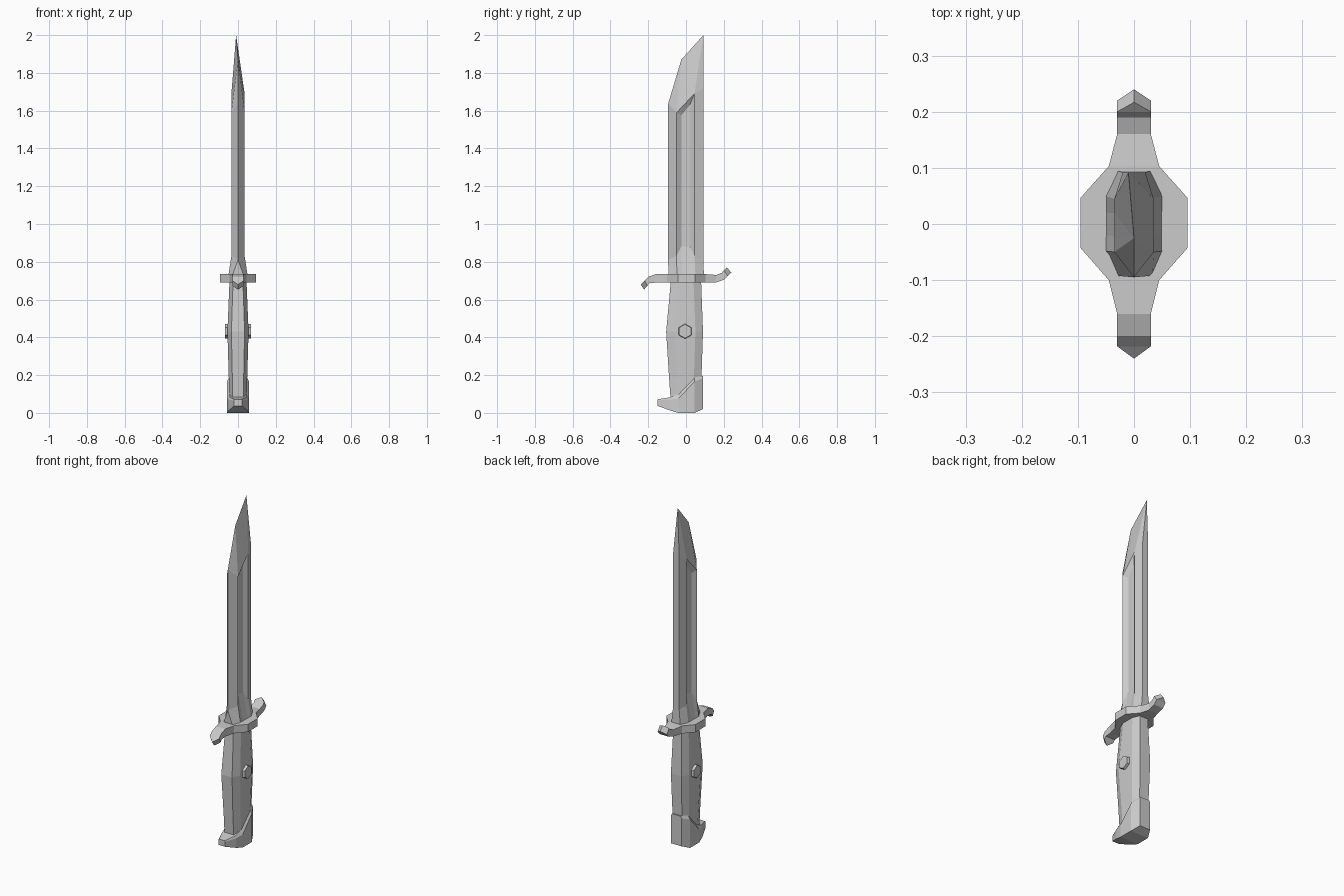
import bpy, bmesh
from math import radians
from mathutils import Matrix

if "Cube" in bpy.data.objects:
    bpy.data.objects.remove(bpy.data.objects["Cube"])


def finish(bm, name):
    bmesh.ops.recalc_face_normals(bm, faces=bm.faces[:])
    mesh = bpy.data.meshes.new(name)
    bm.to_mesh(mesh)
    bm.free()
    obj = bpy.data.objects.new(name, mesh)
    bpy.context.collection.objects.link(obj)
    return obj


def loft(name, stations):
    """Skin stations of (y, z, half width) rows, each row mirrored across x."""
    bm = bmesh.new()
    cache, used = {}, set()

    def vert(x, y, z):
        key = (round(x, 4), round(y, 4), round(z, 4))
        if key not in cache:
            cache[key] = bm.verts.new(key)
        return cache[key]

    def face(verts):
        unique = list(dict.fromkeys(verts))
        key = frozenset(unique)
        if len(unique) > 2 and key not in used:
            used.add(key)
            bm.faces.new(unique)

    rings = [[vert(w, y, z) for y, z, w in rows] +
             [vert(-w, y, z) for y, z, w in reversed(rows)] for rows in stations]
    for a, b in zip(rings, rings[1:]):
        for i in range(len(a)):
            j = (i + 1) % len(a)
            face([a[i], a[j], b[j], b[i]])
    face(rings[0])
    face(rings[-1])
    return finish(bm, name)


# Blade: rows run from cutting edge, across the fuller, to the spine
edge_knee, tip = (-.025, 1.87, 0), (.092, 2.0, 0)
blade = loft("blade", [
    [(-.092, .72, .033), (-.048, .72, .052), (-.02, .72, .052),
     (.02, .72, .052), (.05, .72, .052), (.095, .72, .03)],
    [(-.095, .81, 0), (-.05, .83, .035), (-.025, .88, .018),
     (.02, .88, .018), (.045, .83, .035), (.092, .82, .02)],
    [(-.095, 1.635, 0), (-.05, 1.59, .035), (-.025, 1.575, .018),
     (.02, 1.63, .018), (.045, 1.69, .035), (.092, 1.72, .02)],
    [(-.095, 1.635, 0), (-.05, 1.59, .035), (-.025, 1.616, .035),
     (.02, 1.664, .035), (.045, 1.69, .035), (.092, 1.72, .02)],
    [edge_knee] * 4 + [tip] * 2,
])
for v in blade.data.vertices:
    if v.co.z > 1.95:
        v.co.x = -.01

# Crossguard: stations along y with a top and a bottom row
guard = [
    (-.24, .68, -.222, .653, 0), (-.218, .70, -.205, .672, .03),
    (-.20, .72, -.193, .687, .03), (-.16, .735, -.155, .69, .03),
    (-.10, .735, -.10, .69, .045), (-.043, .735, -.043, .69, .095),
    (.047, .735, .047, .69, .095), (.103, .735, .103, .69, .045),
    (.16, .73, .155, .69, .03), (.19, .742, .20, .704, .03),
    (.20, .755, .22, .725, .03), (.217, .77, .24, .742, 0),
]
loft("crossguard", [[(yt, zt, w), (yb, zb, w)] for yt, zt, yb, zb, w in guard])

# Grip: octagonal sections, swollen in the middle
grip = [(.05, -.08, .08, .047, .03), (.19, -.09, .082, .049, .03),
        (.43, -.105, .09, .056, .035), (.70, -.08, .08, .045, .026)]
loft("grip", [[(f, z, n), (f + .045, z, w), (b - .04, z, w), (b, z, n)]
              for z, f, b, w, n in grip])

# Pommel: hooked toward the edge side, top edge chamfered
pommel = [(-.15, .072, .037, .022, .003), (-.085, .082, .013, .048, .006),
          (-.04, .10, 0, .058, .012), (.045, .19, 0, .058, .012),
          (.09, .195, .02, .034, .006)]
loft("pommel", [[(y, t, w - c), (y, t - 2 * c, w), (y, b, w)]
                for y, t, b, w, c in pommel])

# Hexagonal rivet heads on both sides of the grip
for side, label in ((1, "right"), (-1, "left")):
    bm = bmesh.new()
    place = (Matrix.Translation((side * .05, -.005, .432))
             @ Matrix.Rotation(radians(90 * side), 4, 'Y')
             @ Matrix.Rotation(radians(90), 4, 'Z'))
    bmesh.ops.create_cone(bm, cap_ends=True, segments=6, radius1=.044,
                          radius2=.037, depth=.04, matrix=place)
    finish(bm, "rivet_" + label)
